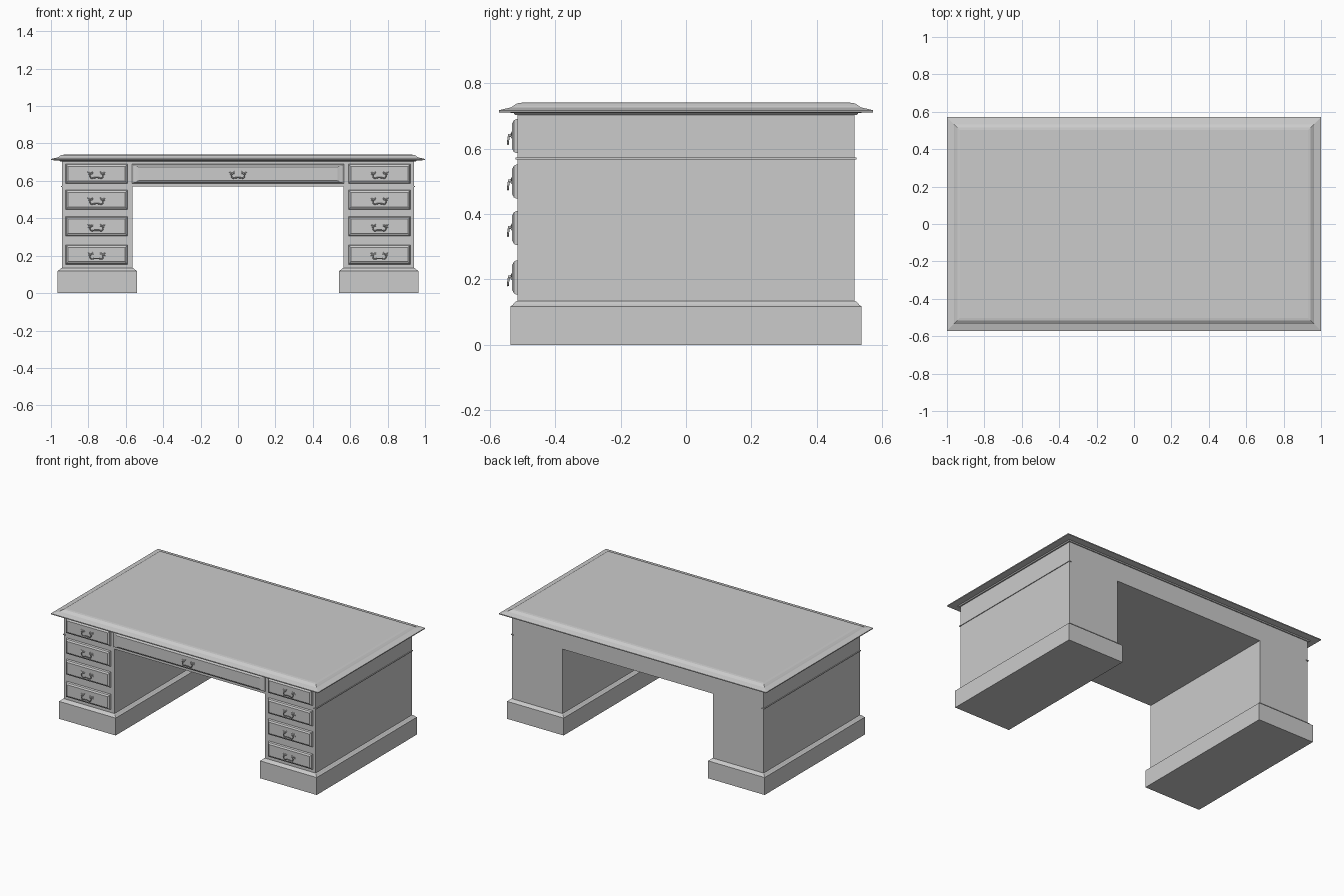
import bpy, math

if "Cube" in bpy.data.objects:
    bpy.data.objects.remove(bpy.data.objects["Cube"])

def add_mesh(name, verts, faces, smooth=False):
    me = bpy.data.meshes.new(name)
    me.from_pydata(verts, [], faces)
    me.update()
    ob = bpy.data.objects.new(name, me)
    bpy.context.collection.objects.link(ob)
    return ob

def loft(name, centre, rings, front=False):
    """Stack rectangles (half_a, half_b, level); upwards, or towards -y if front."""
    cx, cb = centre
    verts, faces = [], []
    for a, b, t in rings:
        for sa, sb in ((-1, -1), (1, -1), (1, 1), (-1, 1)):
            u, v = cx + sa * a, cb + sb * b
            verts.append((u, t, v) if front else (u, v, t))
    for r in range(len(rings) - 1):
        for k in range(4):
            n = (k + 1) % 4
            faces.append((4*r + k, 4*r + n, 4*r + 4 + n, 4*r + 4 + k))
    last = 4 * (len(rings) - 1)
    faces += [(3, 2, 1, 0), (last, last + 1, last + 2, last + 3)]
    return add_mesh(name, verts, faces)

# Moulded desk top
loft("desk_top", (0, 0), [(0.95, 0.522, 0.703), (0.955, 0.527, 0.709), (1.0, 0.572, 0.711),
     (1.0, 0.572, 0.717), (0.962, 0.534, 0.726), (0.957, 0.529, 0.730),
     (0.945, 0.517, 0.738), (0.93, 0.502, 0.740)])

# Frieze running the full width
loft("frieze", (0, 0), [(0.942, 0.515, 0.57), (0.942, 0.515, 0.704)])

# Shared swan-neck handle: bail, posts and leafy back plates
handle = bpy.data.curves.new("handle", 'CURVE')
handle.dimensions = '3D'
handle.bevel_depth = 0.0032
handle.bevel_resolution = 1
handle.resolution_u = 4
handle.use_fill_caps = True

def stroke(points, radii=None):
    sp = handle.splines.new('BEZIER')
    sp.bezier_points.add(len(points) - 1)
    for i, (bp, p) in enumerate(zip(sp.bezier_points, points)):
        bp.co = p
        bp.handle_left_type = bp.handle_right_type = 'AUTO'
        bp.radius = radii[i] if radii else 1

bail = [(0.029, -0.009, 0.008), (0.035, -0.011, -0.005), (0.028, -0.012, -0.017), (0.012, -0.012, -0.015)]
stroke(bail + [(-x, y, z) for x, y, z in reversed(bail)])
for s in (-1, 1):
    stroke([(s*0.029, 0.002, 0.008), (s*0.029, -0.012, 0.008)], (1.8, 1.4))
    for dx, dz in ((0.019, 0.008), (0.017, -0.009), (-0.010, 0.011), (-0.012, 0.001)):
        stroke([(s*0.029, 0, 0.008), (s*(0.029 + dx*0.6), 0, 0.008 + dz*0.5),
                (s*(0.029 + dx), 0, 0.008 + dz)], (0.8, 1.2, 0.4))

# Raised drawer fronts with bevelled borders
def drawer(name, x, z, hw, hh, bevel):
    def ring(f, y):
        return (hw - bevel * f, hh - 0.014 * f, y)
    loft(name, (x, z), [ring(0, -0.51), ring(0, -0.519), ring(0.25, -0.526),
                        ring(0.7, -0.529), ring(1, -0.532)], front=True)
    ob = bpy.data.objects.new(name + "_handle", handle)
    ob.location = (x, -0.532, z - 0.006)
    bpy.context.collection.objects.link(ob)

drawer("centre_drawer", 0, 0.638, 0.567, 0.051, 0.035)

for s, side in ((-1, "left"), (1, "right")):
    cx = s * 0.7525
    # Pedestal and its chamfered plinth
    loft(side + "_pedestal", (cx, 0), [(0.1895, 0.515, 0.12), (0.1895, 0.515, 0.57)])
    loft(side + "_plinth", (cx, 0), [(0.212, 0.536, 0), (0.212, 0.536, 0.118),
         (0.205, 0.529, 0.123), (0.196, 0.521, 0.132), (0.191, 0.516, 0.134)])
    # Thin bead under the frieze on the outer side
    loft(side + "_bead", (s * 0.938, 0), [(0.009, 0.521, 0.567), (0.009, 0.521, 0.572)])
    for i, z in enumerate((0.206, 0.357, 0.499, 0.638)):
        drawer(f"{side}_drawer_{i + 1}", s * 0.756, z, 0.165, 0.052, 0.012)

# Consistent normals: front-facing lofts run towards -y
import bmesh
for ob in bpy.data.objects:
    if ob.type == 'MESH':
        bm = bmesh.new()
        bm.from_mesh(ob.data)
        bmesh.ops.recalc_face_normals(bm, faces=bm.faces)
        bm.to_mesh(ob.data)
        bm.free()
